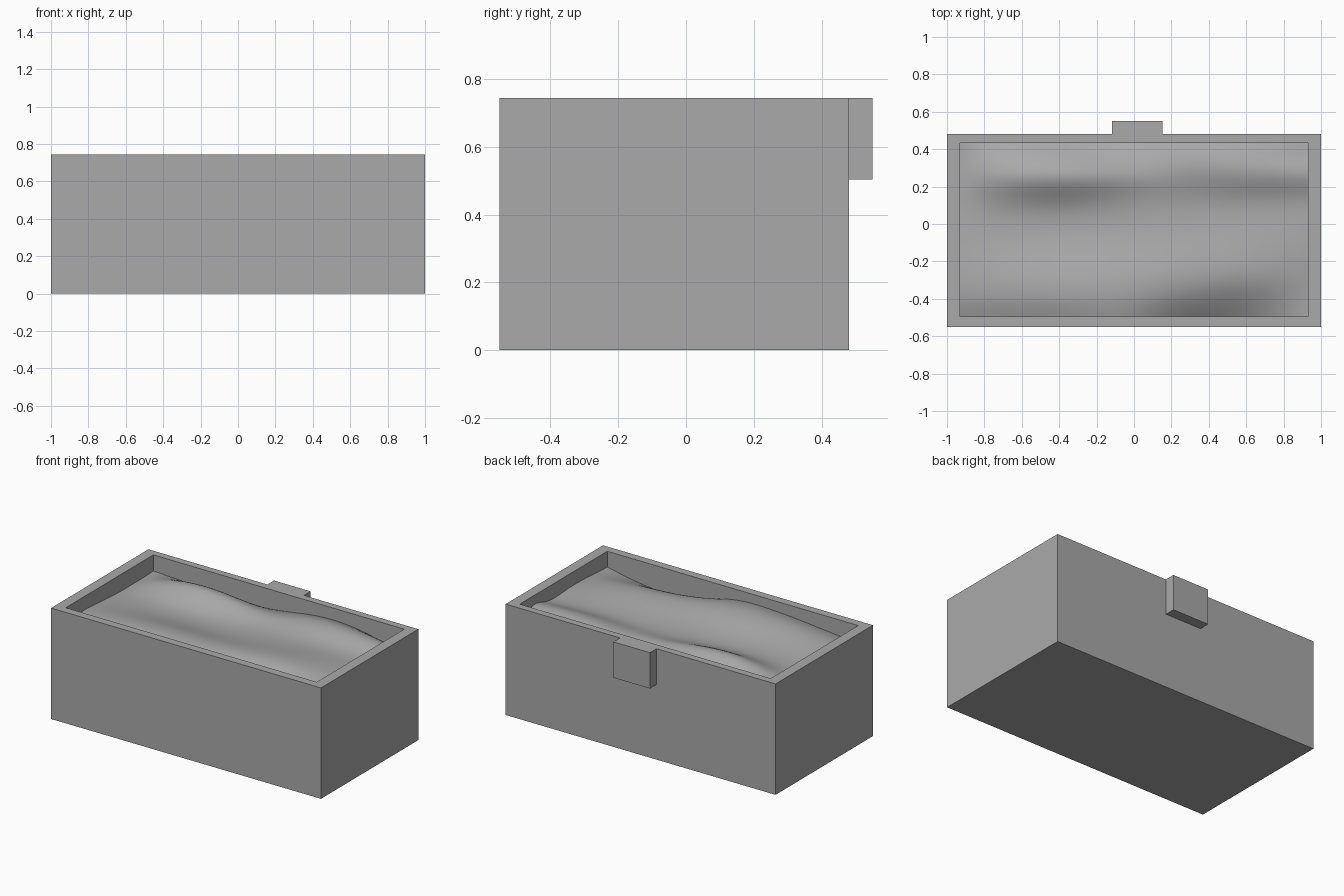
import bpy
import bmesh

old = bpy.data.objects.get("Cube")
if old:
    bpy.data.objects.remove(old, do_unlink=True)

GREY = (0.4, 0.4, 0.4, 1)
grey = bpy.data.materials.new("plain grey")
grey.use_nodes = True
grey.diffuse_color = GREY
grey.node_tree.nodes["Principled BSDF"].inputs["Base Color"].default_value = GREY


def add_object(name, bm):
    bmesh.ops.recalc_face_normals(bm, faces=bm.faces)
    mesh = bpy.data.meshes.new(name)
    bm.to_mesh(mesh)
    bm.free()
    mesh.materials.append(grey)
    obj = bpy.data.objects.new(name, mesh)
    bpy.context.collection.objects.link(obj)
    return obj


def box(low, high):
    bm = bmesh.new()
    bmesh.ops.create_cube(bm, size=1)
    for v in bm.verts:
        v.co = [high[i] if v.co[i] > 0 else low[i] for i in range(3)]
    return bm


# Open planter box: inset the top face for the rim, then push it down
TOP = 0.743
INNER_X, INNER_FRONT, INNER_BACK = 0.93, -0.495, 0.432
bm = box((-1, -0.55, 0), (1, 0.48, TOP))
top = max(bm.faces, key=lambda f: f.calc_center_median().z)
bmesh.ops.inset_individual(bm, faces=[top], thickness=0.05)
for v in top.verts:
    v.co.x = INNER_X if v.co.x > 0 else -INNER_X
    v.co.y = INNER_BACK if v.co.y > 0 else INNER_FRONT
floor = bmesh.ops.extrude_discrete_faces(bm, faces=[top])["faces"][0]
for v in floor.verts:
    v.co.z = 0.5
add_object("planter_box", bm)

# Mounting block on the back
add_object("back_block", box((-0.118, 0.48, 0.503), (0.153, 0.55, TOP)))

# Uneven soil: a coarse height grid, front row to back row, smoothed
columns = (-INNER_X, -0.6, -0.3, 0, 0.28, 0.6, INNER_X)
rows = (
    (INNER_FRONT, (0.62, 0.655, 0.68, 0.685, 0.59, 0.57, 0.637)),
    (-0.40, (0.65, 0.69, 0.71, 0.70, 0.66, 0.63, 0.64)),
    (-0.28, (0.655, 0.69, 0.705, 0.695, 0.69, 0.70, 0.65)),
    (-0.10, (0.64, 0.645, 0.64, 0.64, 0.66, 0.675, 0.655)),
    (0.06, (0.63, 0.64, 0.63, 0.635, 0.645, 0.65, 0.64)),
    (0.16, (0.63, 0.69, 0.68, 0.645, 0.66, 0.665, 0.65)),
    (0.25, (0.63, 0.74, 0.735, 0.67, 0.685, 0.71, 0.69)),
    (0.34, (0.63, 0.70, 0.69, 0.64, 0.70, 0.71, 0.67)),
    (INNER_BACK, (0.635, 0.62, 0.605, 0.61, 0.67, 0.66, 0.575)),
)
bm = bmesh.new()
grid = [[bm.verts.new((x, y, z)) for x, z in zip(columns, heights)]
        for y, heights in rows]
for front, back in zip(grid, grid[1:]):
    for i in range(len(columns) - 1):
        bm.faces.new((front[i], front[i + 1], back[i + 1], back[i]))
soil = add_object("soil", bm)
if soil.data.polygons[0].normal.z < 0:
    soil.data.flip_normals()
subsurf = soil.modifiers.new("smooth mounds", "SUBSURF")
subsurf.levels = subsurf.render_levels = 3
subsurf.boundary_smooth = "PRESERVE_CORNERS"
soil.data.shade_smooth()
